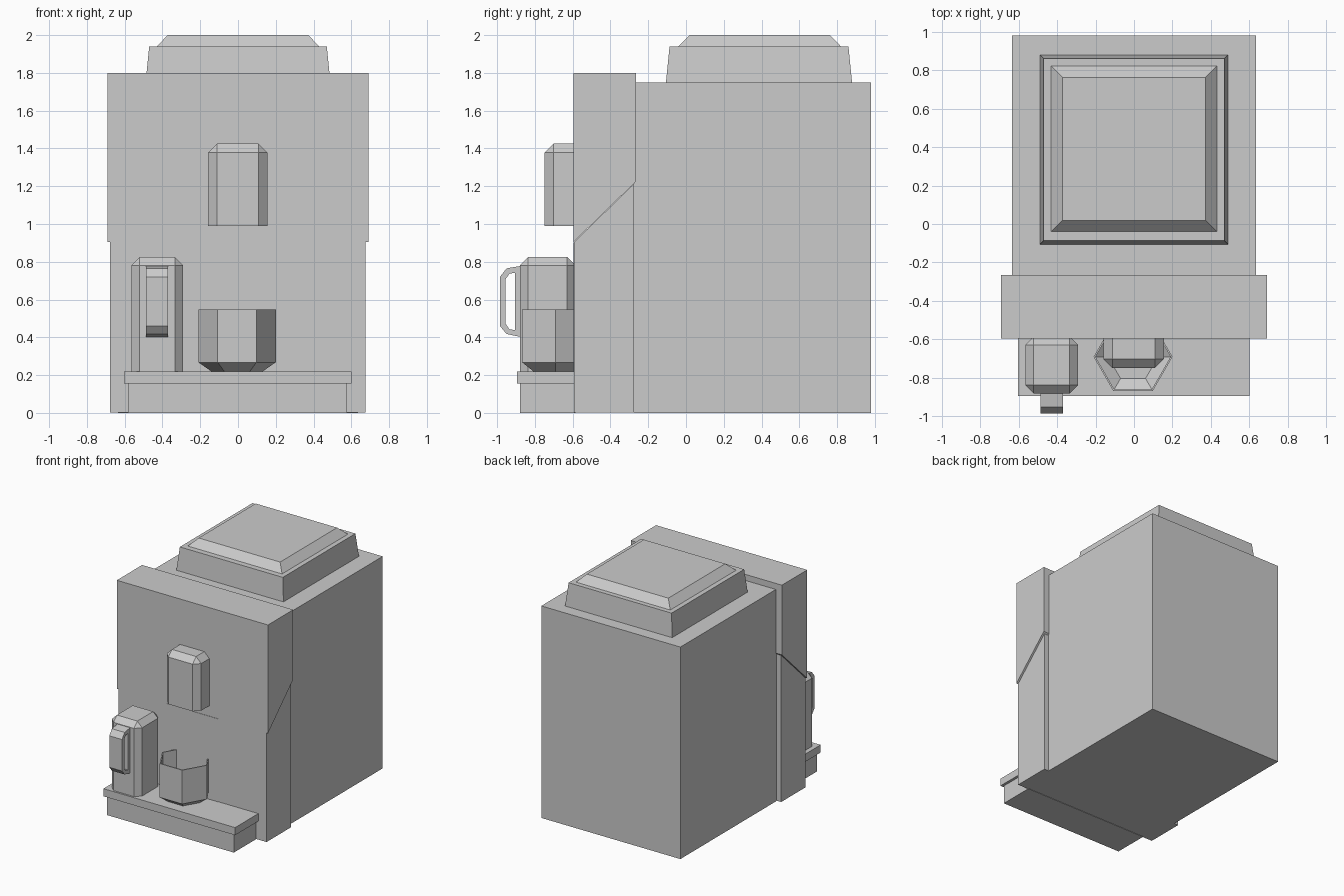
import bpy, bmesh, math

if "Cube" in bpy.data.objects:
    bpy.data.objects.remove(bpy.data.objects["Cube"])


def finish(name, bm):
    bmesh.ops.recalc_face_normals(bm, faces=bm.faces)
    mesh = bpy.data.meshes.new(name)
    bm.to_mesh(mesh)
    bm.free()
    ob = bpy.data.objects.new(name, mesh)
    bpy.context.collection.objects.link(ob)
    return ob


def box(name, x0, x1, y0, y1, z0, z1, chamfer=0, taper=0):
    """Box; taper insets the top, chamfer cuts every edge except the bottom ring."""
    bm = bmesh.new()
    bmesh.ops.create_cube(bm, size=1)
    for v in bm.verts:
        top = v.co.z > 0
        inset = taper if top else 0
        v.co.x = x1 - inset if v.co.x > 0 else x0 + inset
        v.co.y = y1 - inset if v.co.y > 0 else y0 + inset
        v.co.z = z1 if top else z0
    if chamfer:
        edges = [e for e in bm.edges if any(v.co.z > z0 + 0.001 for v in e.verts)]
        bmesh.ops.bevel(bm, geom=edges, offset=chamfer, segments=1,
                        affect='EDGES', clamp_overlap=True)
    return finish(name, bm)


def extrude_x(name, profile, x0, x1):
    """Solid from a (y, z) profile swept along x."""
    bm = bmesh.new()
    face = bm.faces.new([bm.verts.new((x0, y, z)) for y, z in profile])
    new = bmesh.ops.extrude_face_region(bm, geom=[face])["geom"]
    bmesh.ops.translate(bm, vec=(x1 - x0, 0, 0),
                        verts=[g for g in new if isinstance(g, bmesh.types.BMVert)])
    return finish(name, bm)


def ring_x(name, outer, inner, x0, x1):
    """Closed loop between two matching (y, z) outlines, swept along x."""
    bm = bmesh.new()
    loops = [[bm.verts.new((x, y, z)) for y, z in pts]
             for x, pts in ((x0, outer), (x1, outer), (x1, inner), (x0, inner))]
    n = len(outer)
    for k in range(4):
        a, b = loops[k], loops[(k + 1) % 4]
        for i in range(n):
            j = (i + 1) % n
            bm.faces.new((a[i], a[j], b[j], b[i]))
    return finish(name, bm)


def lathe(name, profile, cx, cy, sides):
    """Faceted turned shape from an (r, z) profile, closed at both ends."""
    bm = bmesh.new()
    rings = [[bm.verts.new((cx + r * math.cos(2 * math.pi * i / sides),
                            cy + r * math.sin(2 * math.pi * i / sides), z))
              for i in range(sides)] for r, z in profile]
    for a, b in zip(rings, rings[1:]):
        for i in range(sides):
            j = (i + 1) % sides
            bm.faces.new((a[i], a[j], b[j], b[i]))
    bm.faces.new(rings[0])
    bm.faces.new(rings[-1])
    return finish(name, bm)


# Main housing
box("rear_body", -0.635, 0.635, -0.275, 0.98, 0, 1.75)

# Front housing, split along a diagonal seam
extrude_x("upper_front", [(-0.595, 0.905), (-0.595, 1.8), (-0.265, 1.8), (-0.265, 1.225)],
          -0.69, 0.69)
extrude_x("lower_front", [(-0.592, 0.003), (-0.592, 0.905), (-0.275, 1.213), (-0.275, 0.003)],
          -0.677, 0.675)
box("back_plate", -0.238, 0.232, -0.595, -0.585, 0.2, 0.903)

# Bean hopper and lid
box("hopper", -0.49, 0.49, -0.107, 0.88, 1.74, 1.94, taper=0.02)
box("hopper_lid", -0.435, 0.435, -0.045, 0.825, 1.935, 2.0, taper=0.063)

# Spout
box("spout", -0.158, 0.155, -0.748, -0.545, 0.99, 1.425, chamfer=0.046)

# Drip tray
box("tray_base", -0.582, 0.578, -0.88, -0.585, 0, 0.158)
box("tray_top", -0.603, 0.6, -0.895, -0.585, 0.155, 0.218)

# Milk jug with handle
box("milk_jug", -0.565, -0.29, -0.88, -0.585, 0.215, 0.825, chamfer=0.044)
ring_x("jug_handle",
       [(-0.875, 0.778), (-0.95, 0.765), (-0.985, 0.72), (-0.985, 0.46), (-0.95, 0.418), (-0.875, 0.402)],
       [(-0.905, 0.742), (-0.935, 0.737), (-0.955, 0.708), (-0.955, 0.472), (-0.935, 0.443), (-0.905, 0.438)],
       -0.486, -0.37)

# Six-sided cup
lathe("cup", [(0.135, 0.219), (0.205, 0.268), (0.205, 0.547), (0.195, 0.547),
              (0.195, 0.275), (0.13, 0.232)], -0.005, -0.69, 6)
